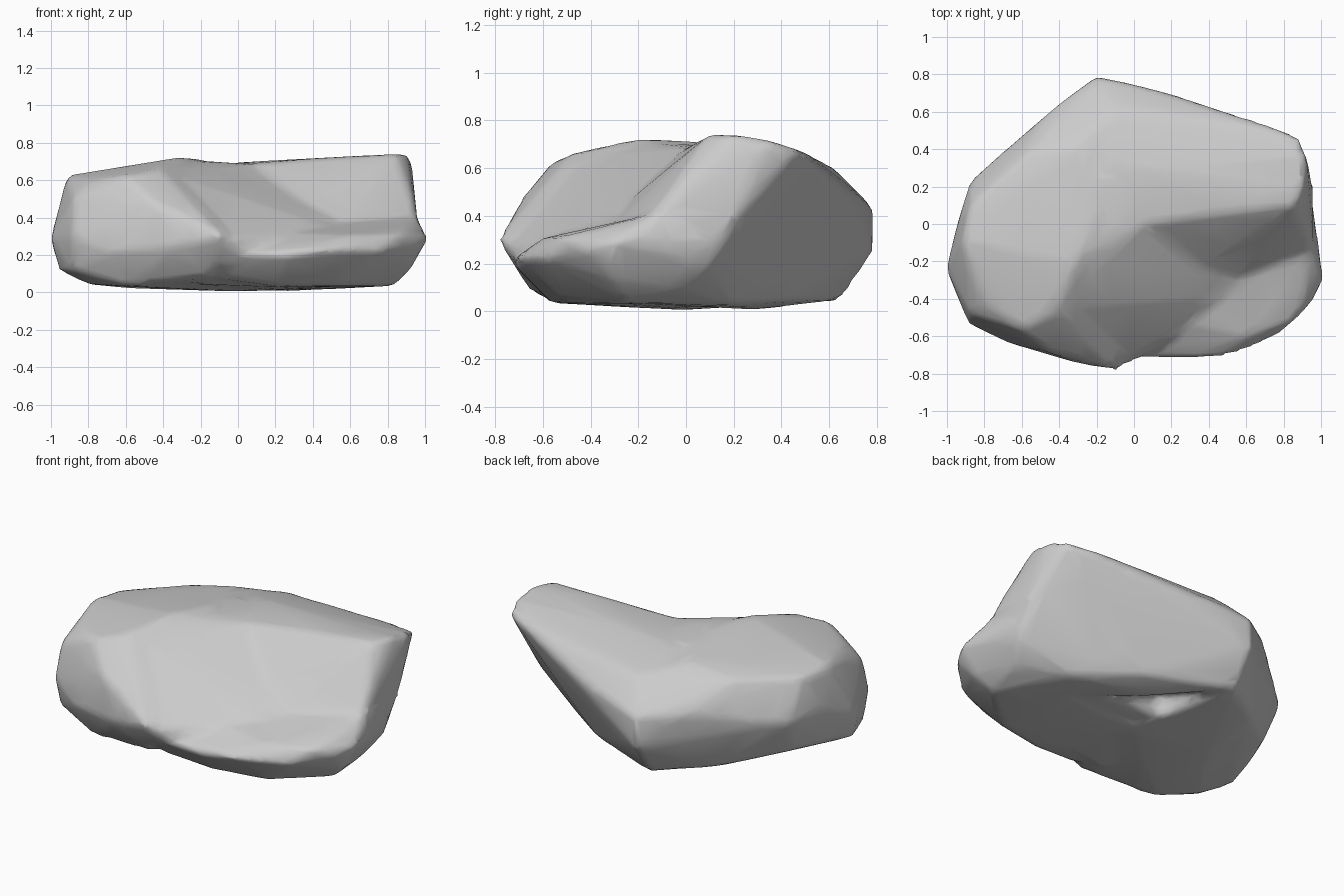
import bpy
import bmesh

cube = bpy.data.objects.get("Cube")
if cube:
    bpy.data.objects.remove(cube, do_unlink=True)

stone = bpy.data.materials.new("grey stone")
stone.use_nodes = True
stone.diffuse_color = (0.6, 0.6, 0.6, 1)
stone.node_tree.nodes["Principled BSDF"].inputs["Base Color"].default_value = stone.diffuse_color

# High block on the right side of the boulder, reaching round to the back corner
HIGH_BLOCK = [
    (-.91, -.1, .62), (-.87, .1, .6), (-.8, -.42, .59), (-.6, -.56, .62), (-.42, -.47, .66),
    (-.3, -.2, .72), (-.2, 0, .71), (-.3, .4, .66), (-.6, .35, .61), (-.1, .6, .6),
    (-.45, -.68, .48), (-.87, -.48, .5), (-1, -.24, .28), (-.94, 0, .4), (-.87, .23, .37),
    (-.88, -.53, .3), (-.67, -.63, .22), (-.3, -.74, .25), (-.08, -.78, .3), (0, -.35, .4),
    (-.2, .78, .43), (-.2, .78, .25), (-.42, .62, .45),
    (-.95, -.28, .12), (-.92, -.08, .17), (-.87, -.49, .12), (-.8, -.38, .05), (-.82, .15, .16),
    (-.6, -.56, .04), (-.15, -.65, .09), (-.5, .43, .08), (-.2, .64, .05), (0, 0, .01),
    (-.6, -.1, .03),
]
# Ridge across the back, undercut beneath its far corner
RIDGE = [
    (.02, 0, .68), (0, .3, .69), (.4, .08, .71), (.85, .1, .735), (.9, .2, .735), (.92, .35, .71),
    (.87, .47, .67), (.75, .5, .66), (-.1, .61, .6), (.3, .57, .6), (-.4, .4, .63),
    (-.2, .78, .43), (-.2, .78, .25), (0, .74, .47), (.27, .67, .5), (.45, .57, .54),
    (.95, -.12, .42), (.95, .2, .4), (.5, -.36, .3), (.12, -.38, .34), (.93, .1, .2),
    (.86, .0, .09), (.6, .2, .03), (.2, .3, .01), (.82, -.25, .04), (-.2, .64, .05),
    (.3, .43, .05),
]
# Low shelf along the front, running back under the end of the ridge
SHELF = [
    (.95, -.1, .41), (1.01, -.3, .29), (.95, -.41, .25), (.87, -.5, .31), (.6, -.6, .3),
    (.76, -.59, .22), (.54, -.69, .23), (.28, -.73, .21), (.03, -.71, .2), (.1, -.5, .32),
    (.4, -.25, .34), (.92, -.3, .13), (.83, -.25, .04), (.55, -.5, .04), (.22, -.56, .04),
    (-.1, -.6, .08), (0, 0, .01), (.6, 0, .03), (.95, .1, .3), (.93, .1, .2), (.86, 0, .09),
]
# Broad slope falling from the high block and the ridge to the shelf
SLOPE = [
    (-.25, -.15, .7), (-.43, -.45, .65), (.08, .02, .68), (.1, .25, .68), (-.25, .25, .68),
    (.3, -.25, .44), (.6, -.38, .31), (.3, -.52, .31), (.03, -.66, .29), (-.28, -.65, .4),
    (-.08, -.76, .28), (-.1, -.68, .15), (.1, -.68, .18), (-.2, -.5, .05), (.3, -.4, .03),
    (.5, .1, .03), (-.3, .2, .03),
]


def hull_mesh(points):
    part = bmesh.new()
    for point in points:
        part.verts.new(point)
    hull = bmesh.ops.convex_hull(part, input=part.verts)
    loose = [g for g in hull["geom_interior"] if isinstance(g, bmesh.types.BMVert)]
    bmesh.ops.delete(part, geom=loose, context="VERTS")
    bmesh.ops.recalc_face_normals(part, faces=part.faces)
    mesh = bpy.data.meshes.new("chunk")
    part.to_mesh(mesh)
    part.free()
    return mesh


# Gather the convex chunks into one mesh
bm = bmesh.new()
for chunk in (HIGH_BLOCK, RIDGE, SHELF, SLOPE):
    piece = hull_mesh(chunk)
    bm.from_mesh(piece)
    bpy.data.meshes.remove(piece)
mesh = bpy.data.meshes.new("boulder")
bm.to_mesh(mesh)
bm.free()
mesh.materials.append(stone)
boulder = bpy.data.objects.new("boulder", mesh)
bpy.context.collection.objects.link(boulder)

# Fuse the chunks, wear down the edges and thin out the faces
fuse = boulder.modifiers.new("fuse", "REMESH")
fuse.mode = "VOXEL"
fuse.voxel_size = 0.025
fuse.use_smooth_shade = True
wear = boulder.modifiers.new("wear", "SMOOTH")
wear.factor = 0.5
wear.iterations = 5
swell = boulder.modifiers.new("swell", "DISPLACE")
swell.mid_level = 0
swell.strength = 0.006
thin = boulder.modifiers.new("thin", "DECIMATE")
thin.ratio = 0.08
